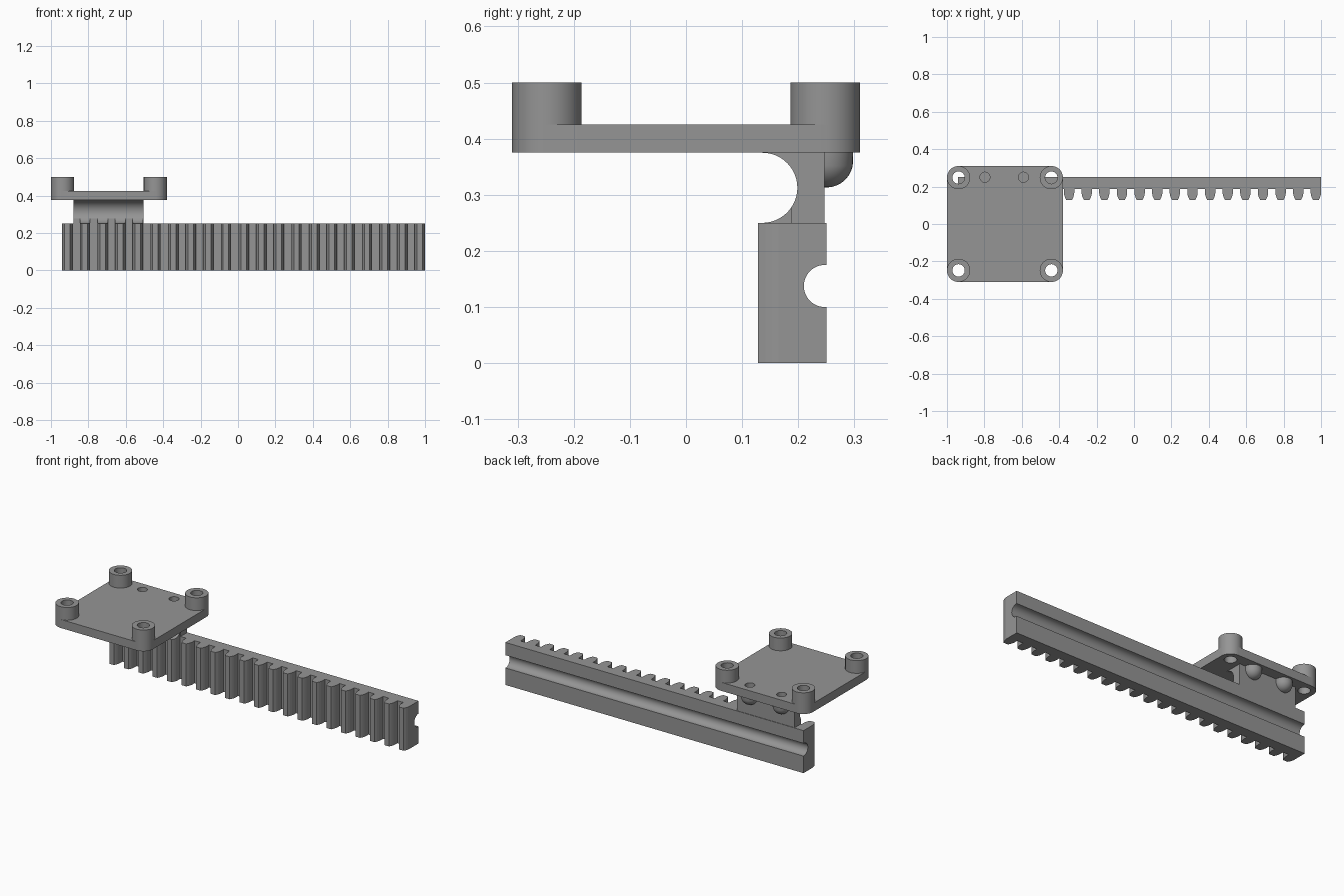
import bpy, bmesh, math
from mathutils import Matrix

if "Cube" in bpy.data.objects:
    bpy.data.objects.remove(bpy.data.objects["Cube"])

grey = bpy.data.materials.new("grey")
grey.diffuse_color = (0.3, 0.3, 0.3, 1)
grey.use_nodes = True
grey.node_tree.nodes["Principled BSDF"].inputs["Base Color"].default_value = grey.diffuse_color


def prism(name, outlines, lo, hi, axis="Z"):
    """Extrude closed outlines: (x, y) along Z, or (y, z) along X."""
    bm = bmesh.new()
    for pts in outlines:
        def row(t):
            return [bm.verts.new((a, b, t) if axis == "Z" else (t, a, b)) for a, b in pts]
        low, high = row(lo), row(hi)
        bm.faces.new(low[::-1])
        bm.faces.new(high)
        for i in range(len(pts)):
            j = (i + 1) % len(pts)
            bm.faces.new((low[i], low[j], high[j], high[i]))
    bmesh.ops.recalc_face_normals(bm, faces=bm.faces)
    return finish(bm, name)


def finish(bm, name):
    me = bpy.data.meshes.new(name)
    bm.to_mesh(me)
    bm.free()
    ob = bpy.data.objects.new(name, me)
    bpy.context.collection.objects.link(ob)
    me.materials.append(grey)
    return ob


def arc(cx, cy, r, a0, a1, n=24):
    angles = [math.radians(a0 + (a1 - a0) * i / n) for i in range(n + 1)]
    return [(cx + r * math.cos(a), cy + r * math.sin(a)) for a in angles]


def circle(cx, cy, r):
    return arc(cx, cy, r, 0, 360, 48)[:-1]


def cut(ob, cutter):
    mod = ob.modifiers.new("cut", "BOOLEAN")
    mod.operation, mod.solver, mod.object = "DIFFERENCE", "EXACT", cutter
    cutter.hide_render = True
    cutter.hide_set(True)


def smooth(ob):
    bpy.ops.object.select_all(action="DESELECT")
    bpy.context.view_layer.objects.active = ob
    ob.select_set(True)
    bpy.ops.object.shade_smooth_by_angle(angle=math.radians(30))


# Tooth gaps: space left between neighbouring teeth
PITCH, FIRST = math.pi * 0.03, -0.9125
flank = [(0.0278, 0.188), (0.0278, 0.166), (0.0255, 0.153), (0.022, 0.142),
         (0.0165, 0.131), (0.014, 0.127), (0.014, 0.10)]
gaps = []
for k in range(-1, 21):
    left = FIRST + k * PITCH
    right = left + PITCH
    gaps.append([(left + w, y) for w, y in flank] +
                [(right - w, y) for w, y in reversed(flank)])
gap_cutter = prism("tooth_gap_cutter", gaps, -0.05, 0.32)

# Rack bar with a round groove along its back
bar = ([(0.128, 0), (0.25, 0), (0.25, 0.1)] +
       arc(0.2475, 0.1375, 0.0375, 270, 90) + [(0.25, 0.175), (0.25, 0.25), (0.128, 0.25)])
rack = prism("toothed_rack", [bar], -0.94, 1.0, "X")
cut(rack, gap_cutter)

# Web between rack and plate, hollowed at the front
web_side = [(0.247, 0.25), (0.247, 0.376), (0.136, 0.376)] + arc(0.136, 0.3125, 0.0625, 90, -90)
web = prism("web", [web_side], -0.88, -0.505, "X")
cut(web, gap_cutter)

# Mounting plate with rounded corners
CX, H, R = -0.69, 0.248, 0.062
corners = [(CX + sx * H, sy * H) for sx, sy in ((1, 1), (-1, 1), (-1, -1), (1, -1))]
outline = []
for i, (x, y) in enumerate(corners):
    outline += arc(x, y, R, 90 * i, 90 * i + 90, 12)
plate = prism("mounting_plate", [outline], 0.375, 0.425)

# Holes: four through the corners, two blind ones above the domes
corner_cutter = prism("corner_hole_cutter", [circle(x, y, 0.033) for x, y in corners], 0.3, 0.6)
domes = [(-0.797, 0.25), (-0.591, 0.25)]
blind_cutter = prism("blind_hole_cutter", [circle(x, y, 0.027) for x, y in domes], 0.34, 0.6)
cut(plate, corner_cutter)
cut(plate, blind_cutter)
cut(web, blind_cutter)
parts = [rack, web, plate]

# Corner bosses
for x, y in corners:
    boss = prism("corner_boss", [circle(x, y, R)], 0.42, 0.5)
    cut(boss, corner_cutter)
    parts.append(boss)

# Round-ended sockets under the plate
for x, y in domes:
    bm = bmesh.new()
    bmesh.ops.create_uvsphere(bm, u_segments=32, v_segments=16, radius=0.048,
                              matrix=Matrix.Translation((x, y, 0.361)))
    for v in bm.verts:
        v.co.z = min(v.co.z, 0.361)
    top = [v for v in bm.verts if v.co.z > 0.3605]
    for v in top:
        v.co.z = 0.376
        d = v.co.xy
        f = 0.048 / max((d.x - x) ** 2 + (d.y - y) ** 2, 1e-9) ** 0.5
    bmesh.ops.remove_doubles(bm, verts=bm.verts, dist=1e-6)
    dome = finish(bm, "dome_socket")
    cut(dome, blind_cutter)
    parts.append(dome)

for ob in parts:
    smooth(ob)
